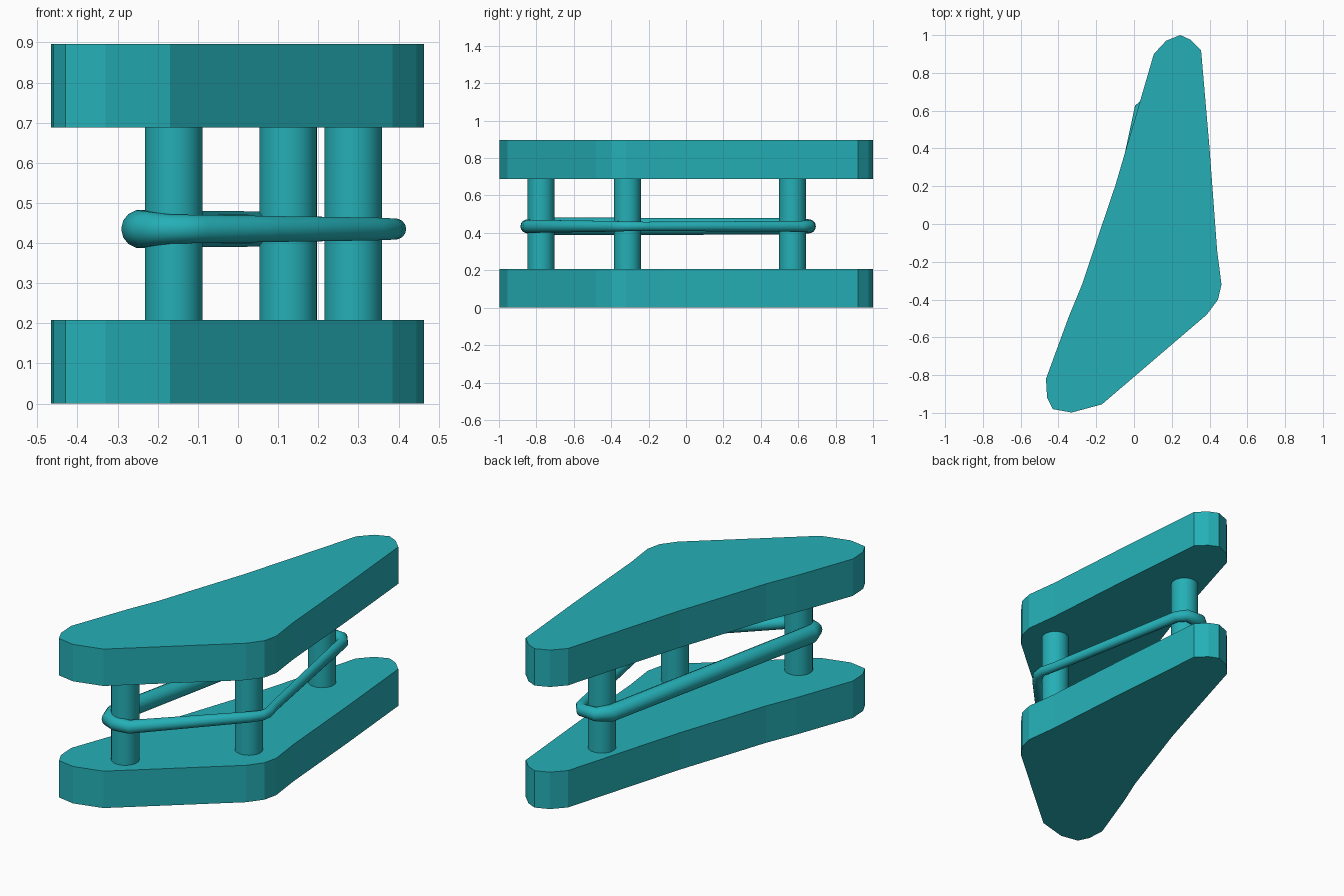
import bpy, bmesh

if "Cube" in bpy.data.objects:
    bpy.data.objects.remove(bpy.data.objects["Cube"])

teal = bpy.data.materials.new("teal")
teal.diffuse_color = (0.018, 0.43, 0.47, 1)
teal.use_nodes = True
teal.node_tree.nodes["Principled BSDF"].inputs["Base Color"].default_value = teal.diffuse_color

# Plate outline, clockwise from the rear tip
OUTLINE = [(.245, 1), (.30, .975), (.355, .92), (.40, .40), (.44, -.14),
           (.463, -.32), (.445, -.40), (.385, -.48), (-.17, -.955),
           (-.33, -.998), (-.43, -.98), (-.46, -.92), (-.466, -.82),
           (-.345, -.49), (-.275, -.32), (-.205, -.11), (-.10, .20),
           (0, .54), (.105, .90), (.17, .97)]


def plate(name, z0, z1):
    bm = bmesh.new()
    face = bm.faces.new([bm.verts.new((x, y, z0)) for x, y in OUTLINE])
    ext = bmesh.ops.extrude_face_region(bm, geom=[face])
    top = [v for v in ext["geom"] if isinstance(v, bmesh.types.BMVert)]
    bmesh.ops.translate(bm, verts=top, vec=(0, 0, z1 - z0))
    bmesh.ops.recalc_face_normals(bm, faces=bm.faces)
    me = bpy.data.meshes.new(name)
    bm.to_mesh(me)
    bm.free()
    me.materials.append(teal)
    bpy.context.collection.objects.link(bpy.data.objects.new(name, me))


# Two matching slabs
plate("bottom_plate", 0, .208)
plate("top_plate", .688, .896)

# Three posts between the slabs
for name, x, y in [("front_post", -.16, -.775), ("right_post", .287, -.313),
                   ("rear_post", .125, .57)]:
    bpy.ops.mesh.primitive_cylinder_add(vertices=32, radius=.072, depth=.482,
                                        location=(x, y, .448))
    post = bpy.context.object
    post.name = name
    post.data.materials.append(teal)
    bpy.ops.object.shade_smooth_by_angle()

# Stretched band around the posts: x, y, tube radius
BAND = [(-.243, -.755, .048), (-.225, -.815, .045), (-.165, -.849, .037),
        (-.09, -.84, .036), (.34, -.395, .029), (.385, -.34, .027),
        (.393, -.29, .026), (.375, -.22, .025), (.22, .615, .030),
        (.185, .66, .033), (.10, .66, .037), (.045, .605, .045)]
curve = bpy.data.curves.new("band", "CURVE")
curve.dimensions = "3D"
curve.bevel_depth = 1
curve.bevel_resolution = 5
spline = curve.splines.new("POLY")
spline.points.add(len(BAND) - 1)
for p, (x, y, r) in zip(spline.points, BAND):
    p.co = (x, y, .435, 1)
    p.radius = r
spline.use_cyclic_u = True
spline.use_smooth = True
curve.materials.append(teal)
bpy.context.collection.objects.link(bpy.data.objects.new("band", curve))
